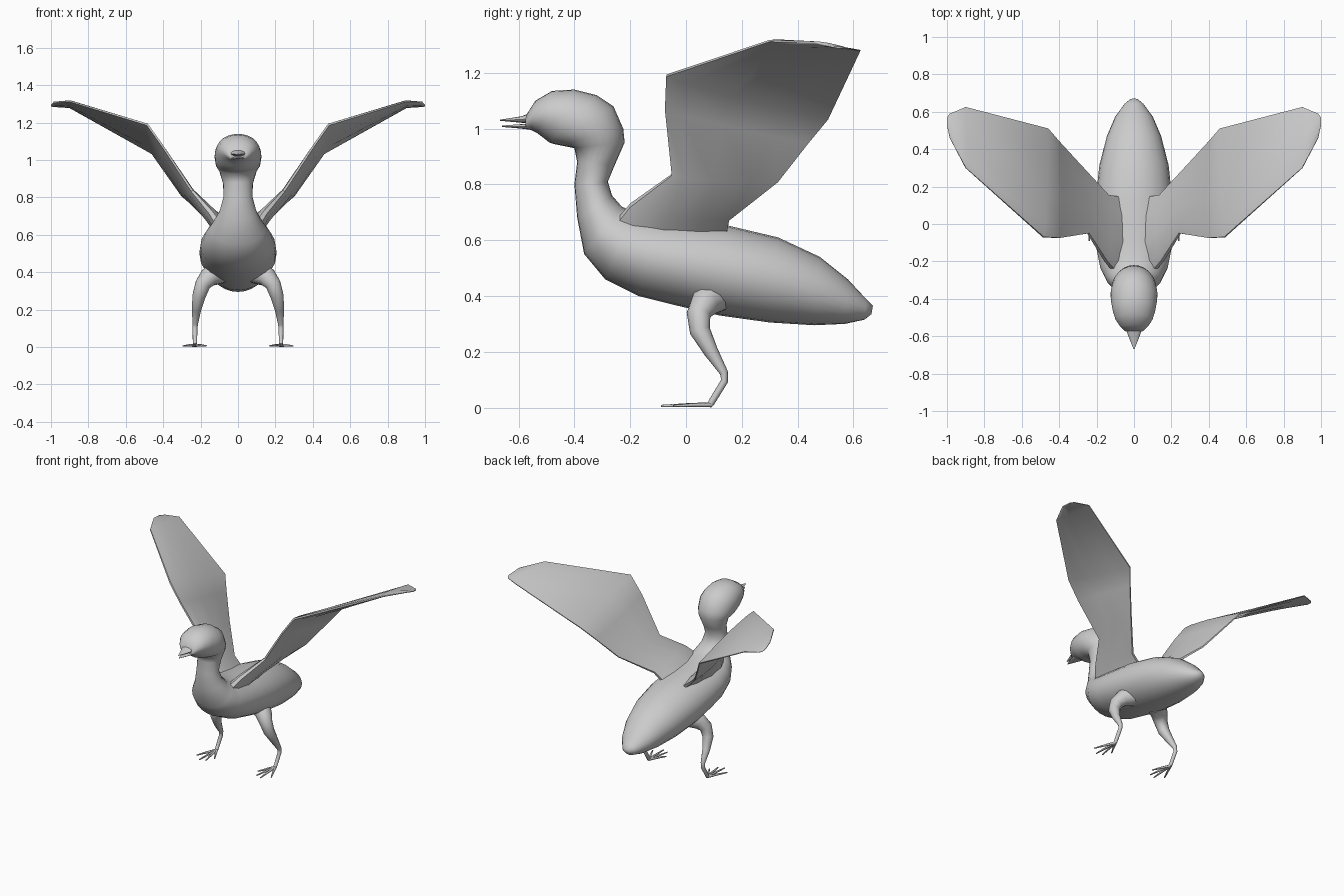
import bpy, bmesh, math
from mathutils import Vector

cube = bpy.data.objects.get("Cube")
if cube:
    bpy.data.objects.remove(cube, do_unlink=True)

GREY = (0.6, 0.6, 0.6, 1)
grey = bpy.data.materials.new("plain grey")
grey.use_nodes = True
grey.diffuse_color = GREY
grey.node_tree.nodes["Principled BSDF"].inputs["Base Color"].default_value = GREY


def loft(name, rings, mirror=False, angle=60):
    """Skin a list of equal-length point rings and cap both ends."""
    bm = bmesh.new()
    rows = [[bm.verts.new(p) for p in ring] for ring in rings]
    n = len(rows[0])
    for a, b in zip(rows, rows[1:]):
        for i in range(n):
            j = (i + 1) % n
            bm.faces.new((a[i], a[j], b[j], b[i]))
    bm.faces.new(rows[0][::-1])
    bm.faces.new(rows[-1])
    bmesh.ops.recalc_face_normals(bm, faces=bm.faces)
    mesh = bpy.data.meshes.new(name)
    bm.to_mesh(mesh)
    bm.free()
    mesh.materials.append(grey)
    obj = bpy.data.objects.new(name, mesh)
    bpy.context.collection.objects.link(obj)
    bpy.ops.object.select_all(action="DESELECT")
    obj.select_set(True)
    bpy.context.view_layer.objects.active = obj
    bpy.ops.object.shade_smooth_by_angle(angle=math.radians(angle))
    if mirror:
        obj.modifiers.new("Mirror", "MIRROR")
    return obj


def ellipse(centre, u, v, n):
    return [centre + u * math.cos(t) + v * math.sin(t)
            for t in (2 * math.pi * i / n for i in range(n))]


def upright_ring(top_y, top_z, low_y, low_z, half_width, n=24):
    """Ellipse between a point on the back and a point on the belly."""
    top, low = Vector((0, top_y, top_z)), Vector((0, low_y, low_z))
    return ellipse((top + low) / 2, Vector((half_width, 0, 0)), (top - low) / 2, n)


def tube(name, path, n=10, mirror=True):
    """Tapered tube along (x, y, z, radius) points."""
    pts = [Vector(p[:3]) for p in path]
    rings = []
    for i, p in enumerate(pts):
        d = (pts[min(i + 1, len(pts) - 1)] - pts[max(i - 1, 0)]).normalized()
        u = d.cross(Vector((0.3, 1, 0.2))).normalized()
        rings.append(ellipse(p, u * path[i][3], d.cross(u) * path[i][3], n))
    return loft(name, rings, mirror)


# Body, neck and head in one skin, from tail to face
body_sections = [
    (0.67, 0.365, 0.665, 0.335, 0.02),
    (0.645, 0.39, 0.64, 0.315, 0.05),
    (0.58, 0.46, 0.57, 0.30, 0.10),
    (0.48, 0.54, 0.46, 0.295, 0.145),
    (0.33, 0.61, 0.30, 0.305, 0.185),
    (0.14, 0.655, 0.12, 0.33, 0.205),
    (0.0, 0.67, -0.03, 0.365, 0.205),
    (-0.10, 0.685, -0.17, 0.40, 0.20),
    (-0.18, 0.70, -0.29, 0.46, 0.18),
    (-0.23, 0.72, -0.365, 0.55, 0.145),
    (-0.265, 0.76, -0.39, 0.68, 0.10),
    (-0.28, 0.81, -0.40, 0.80, 0.077),
    (-0.255, 0.87, -0.39, 0.88, 0.08),
    (-0.22, 0.95, -0.40, 0.93, 0.10),
    (-0.225, 1.0, -0.45, 0.94, 0.118),
    (-0.26, 1.08, -0.475, 0.945, 0.125),
    (-0.32, 1.12, -0.49, 0.95, 0.124),
    (-0.40, 1.14, -0.515, 0.97, 0.115),
    (-0.48, 1.135, -0.535, 0.985, 0.10),
    (-0.54, 1.10, -0.555, 0.995, 0.075),
    (-0.575, 1.045, -0.575, 1.0, 0.045),
]
loft("body", [upright_ring(*s) for s in body_sections], angle=80)

# Slightly open beak
loft("upper_beak", [upright_ring(-0.55, 1.06, -0.55, 1.018, 0.045, 12),
                    upright_ring(-0.59, 1.044, -0.59, 1.021, 0.034, 12),
                    upright_ring(-0.667, 1.032, -0.667, 1.028, 0.003, 12)])
loft("lower_beak", [upright_ring(-0.55, 1.018, -0.55, 0.995, 0.042, 12),
                    upright_ring(-0.59, 1.016, -0.59, 1.0, 0.03, 12),
                    upright_ring(-0.66, 1.011, -0.66, 1.006, 0.003, 12)])

# Wings: leading edge, trailing edge and thickness from root to tip
wing_sections = [
    ((0.09, -0.27, 0.64), (0.05, 0.14, 0.60), 0.10),
    ((0.15, -0.20, 0.725), (0.14, 0.155, 0.675), 0.075),
    ((0.245, -0.05, 0.835), (0.30, 0.33, 0.81), 0.045),
    ((0.40, -0.075, 1.07), (0.40, 0.44, 0.95), 0.035),
    ((0.485, -0.07, 1.19), (0.46, 0.51, 1.035), 0.035),
    ((0.90, 0.30, 1.315), (0.90, 0.625, 1.28), 0.024),
    ((0.985, 0.46, 1.31), (0.985, 0.59, 1.285), 0.014),
    ((1.0, 0.53, 1.293), (1.0, 0.57, 1.288), 0.008),
]
mids = [(Vector(a) + Vector(b)) / 2 for a, b, t in wing_sections]
profile = [(0, 0.15), (0.12, 0.38), (0.4, 0.5), (0.75, 0.33), (1, 0.1)]
wing_rings = []
for i, (lead, trail, thick) in enumerate(wing_sections):
    lead, trail = Vector(lead), Vector(trail)
    span = mids[min(i + 1, len(mids) - 1)] - mids[max(i - 1, 0)]
    normal = span.cross(trail - lead).normalized()
    over = [lead.lerp(trail, f) + normal * thick * h for f, h in profile]
    under = [lead.lerp(trail, f) - normal * thick * h for f, h in profile]
    wing_rings.append(over + under[::-1])
loft("wings", wing_rings, mirror=True, angle=50)

# Legs
tube("legs", [(0.10, 0.10, 0.40, 0.065), (0.155, 0.068, 0.375, 0.054),
              (0.188, 0.045, 0.335, 0.043), (0.208, 0.05, 0.275, 0.037),
              (0.222, 0.09, 0.20, 0.026), (0.228, 0.136, 0.125, 0.015),
              (0.23, 0.138, 0.095, 0.013), (0.23, 0.088, 0.013, 0.012)])

# Spread toes, flat on the ground
toe_tips = [(0.17, -0.02), (0.20, -0.075), (0.24, -0.09), (0.293, -0.045)]
for k, (x, y) in enumerate(toe_tips):
    tube(f"toes_{k + 1}", [(0.23, 0.092, 0.01, 0.009),
                           ((0.23 + x) / 2, (0.09 + y) / 2, 0.009, 0.007),
                           (x, y, 0.006, 0.004)], n=6)
